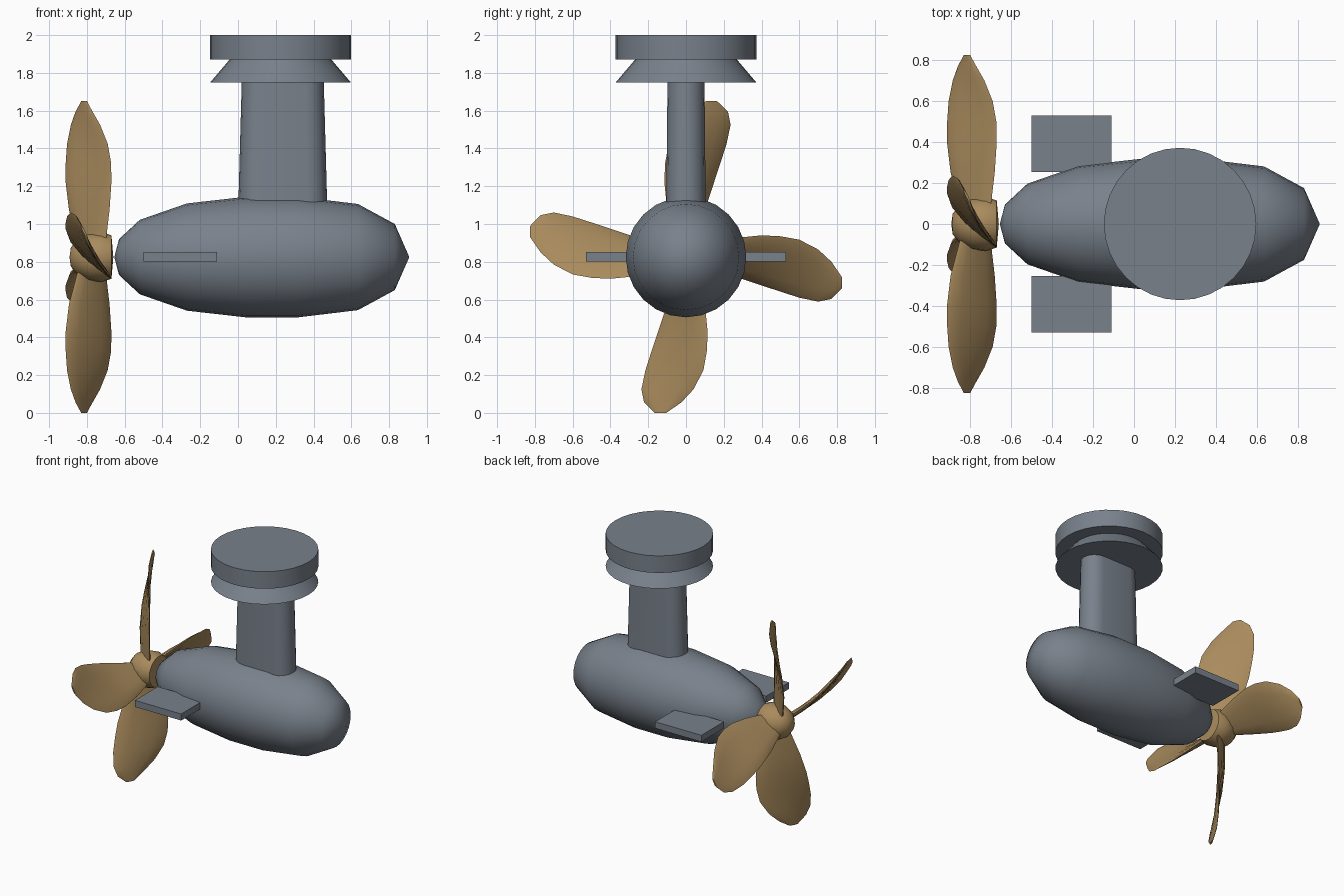
import bpy, bmesh, math
from mathutils import Matrix, Vector

cube = bpy.data.objects.get("Cube")
if cube:
    bpy.data.objects.remove(cube, do_unlink=True)


def material(name, rgb):
    m = bpy.data.materials.new(name)
    m.use_nodes = True
    m.diffuse_color = (*rgb, 1)
    bsdf = m.node_tree.nodes["Principled BSDF"]
    bsdf.inputs["Base Color"].default_value = (*rgb, 1)
    bsdf.inputs["Roughness"].default_value = 0.6
    return m


GREY = material("steel grey", (0.19, 0.22, 0.26))
BRONZE = material("bronze", (0.40, 0.26, 0.11))
AXIS_Z = 0.825      # height of the shaft
MOUNT_X = 0.225     # centre of strut and mount


def finish(name, bm, mat, angle=None):
    bmesh.ops.remove_doubles(bm, verts=bm.verts, dist=1e-5)
    bmesh.ops.recalc_face_normals(bm, faces=bm.faces)
    me = bpy.data.meshes.new(name)
    bm.to_mesh(me)
    bm.free()
    me.materials.append(mat)
    ob = bpy.data.objects.new(name, me)
    bpy.context.collection.objects.link(ob)
    if angle:
        bpy.ops.object.select_all(action='DESELECT')
        ob.select_set(True)
        bpy.context.view_layer.objects.active = ob
        bpy.ops.object.shade_smooth_by_angle(angle=math.radians(angle))
    return ob


def loft(bm, rings):
    """Bridge closed rings of points and cap both ends."""
    loops = [[bm.verts.new(p) for p in ring] for ring in rings]
    n = len(loops[0])
    for a, b in zip(loops, loops[1:]):
        for i in range(n):
            j = (i + 1) % n
            bm.faces.new((a[i], a[j], b[j], b[i]))
    bm.faces.new(loops[0])
    bm.faces.new(loops[-1])


def turned(name, profile, mat, sides, angle):
    """Turn (x, radius) points around the shaft axis."""
    bm = bmesh.new()
    pts = [bm.verts.new((x, 0, AXIS_Z + r)) for x, r in profile]
    edges = [bm.edges.new(pair) for pair in zip(pts, pts[1:])]
    bmesh.ops.spin(bm, geom=pts + edges, cent=(0, 0, AXIS_Z), axis=(1, 0, 0),
                   angle=math.tau, steps=sides, use_duplicate=False)
    return finish(name, bm, mat, angle)


def disc(name, z0, z1, r0, r1):
    bm = bmesh.new()
    bmesh.ops.create_cone(bm, cap_ends=True, segments=32, radius1=r0, radius2=r1,
                          depth=z1 - z0,
                          matrix=Matrix.Translation((MOUNT_X, 0, (z0 + z1) / 2)))
    return finish(name, bm, GREY, 30)


# Pod body
turned("pod_body", [(-0.655, 0), (-0.63, 0.095), (-0.52, 0.197), (-0.27, 0.284),
                    (0.04, 0.319), (0.32, 0.319), (0.635, 0.281), (0.83, 0.175),
                    (0.907, 0)], GREY, 24, 80)

# Strut: slightly tapered column with rounded ends
def strut_ring(z, half_x, half_y, steps=8):
    ring = []
    for side in (1, -1):
        for i in range(steps + 1):
            a = math.pi * (i / steps - 0.5)
            ring.append((MOUNT_X + 0.012 + side * (half_x - half_y + half_y * math.cos(a)),
                         side * half_y * math.sin(a), z))
    return ring

bm = bmesh.new()
loft(bm, [strut_ring(1.0, 0.238, 0.105), strut_ring(1.76, 0.217, 0.098)])
finish("strut", bm, GREY, 40)

# Mounting flange and collar
disc("mount_collar", 1.75, 1.87, 0.372, 0.27)
disc("mount_disc", 1.87, 2.0, 0.372, 0.372)

# Side fins
for side, label in ((1, "back"), (-1, "front")):
    bm = bmesh.new()
    place = Matrix.Translation((-0.305, side * 0.392, AXIS_Z + 0.002))
    bmesh.ops.create_cube(bm, size=1,
                          matrix=place @ Matrix.Diagonal((0.39, 0.275, 0.05, 1)))
    finish("fin_" + label, bm, GREY)

# Propeller hub
turned("propeller_hub", [(-0.892, 0), (-0.885, 0.05), (-0.85, 0.095), (-0.79, 0.124),
                         (-0.72, 0.132), (-0.67, 0.115), (-0.66, 0)], BRONZE, 20, 50)

# Blades: (radius, leading tangent, leading x, trailing tangent, trailing x, thickness)
SECTIONS = [(0.08, -0.05, -0.85, 0.07, -0.70, 0.045),
            (0.25, -0.10, -0.895, 0.10, -0.68, 0.038),
            (0.40, -0.15, -0.913, 0.115, -0.67, 0.034),
            (0.50, -0.183, -0.912, 0.11, -0.672, 0.03),
            (0.60, -0.215, -0.905, 0.092, -0.69, 0.026),
            (0.70, -0.236, -0.885, 0.04, -0.73, 0.022),
            (0.77, -0.222, -0.86, -0.025, -0.77, 0.018),
            (0.825, -0.165, -0.83, -0.105, -0.80, 0.012)]


def blade_ring(s, t0, x0, t1, x1, thick, steps=12):
    lead, trail = Vector((x0, t0, -s)), Vector((x1, t1, -s))
    chord = trail - lead
    normal = Vector((-chord.y, chord.x, 0)).normalized()
    mid = (lead + trail) / 2
    return [mid + chord * 0.5 * math.cos(a) + normal * 0.5 * thick * math.sin(a)
            for a in (math.tau * i / steps for i in range(steps))]


for k, label in enumerate(("lower", "back", "upper", "front")):
    bm = bmesh.new()
    loft(bm, [blade_ring(*sec) for sec in SECTIONS])
    bm.transform(Matrix.Translation((0, 0, AXIS_Z)) @ Matrix.Rotation(k * math.pi / 2, 4, 'X'))
    finish("propeller_blade_" + label, bm, BRONZE, 60)
